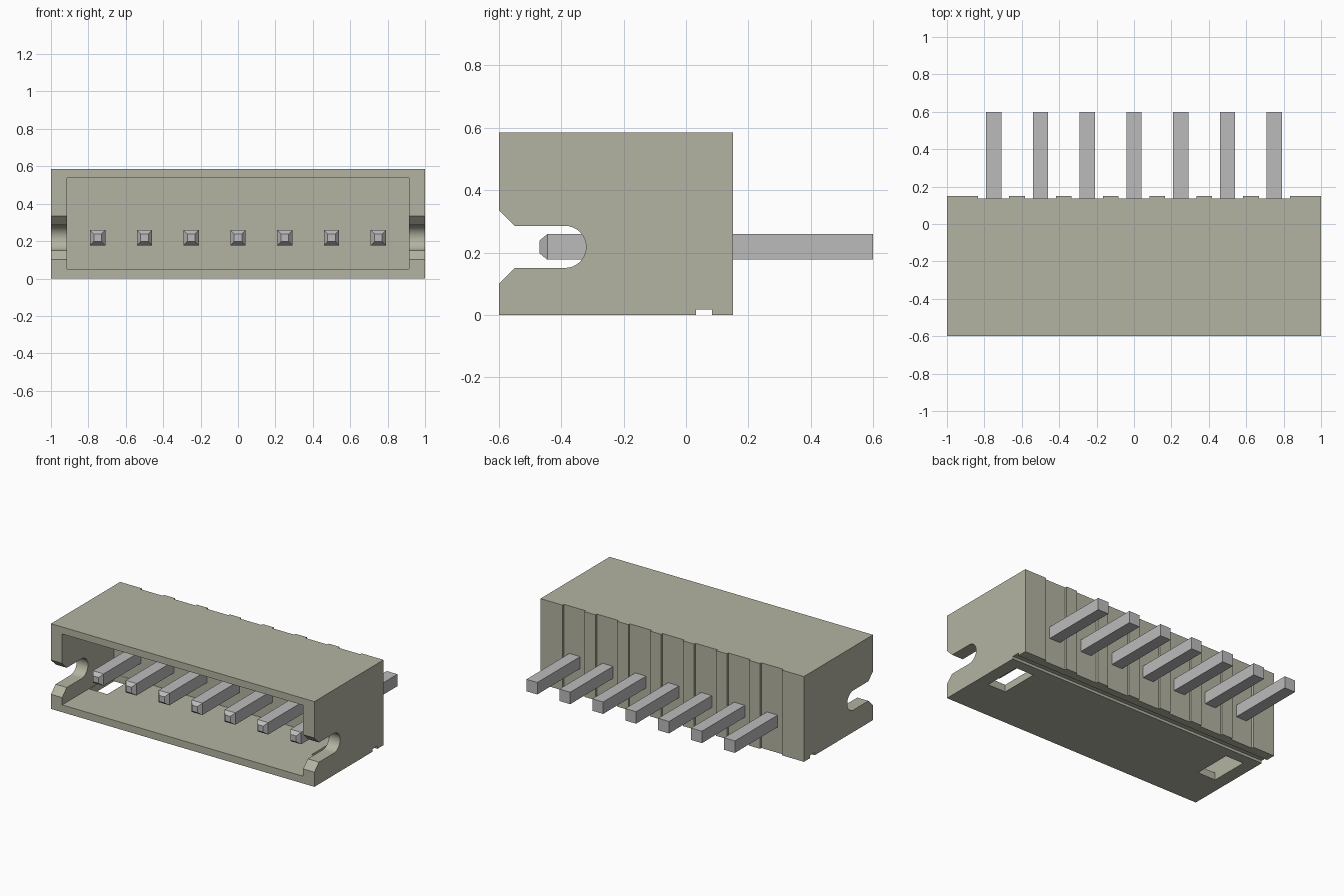
import bpy, bmesh, math
from mathutils import Matrix, Vector

if "Cube" in bpy.data.objects:
    bpy.data.objects.remove(bpy.data.objects["Cube"], do_unlink=True)


def material(name, rgb):
    m = bpy.data.materials.new(name)
    m.use_nodes = True
    m.diffuse_color = (*rgb, 1)
    bsdf = next(n for n in m.node_tree.nodes if n.type == 'BSDF_PRINCIPLED')
    bsdf.inputs["Base Color"].default_value = (*rgb, 1)
    return m


BEIGE = material("beige plastic", (0.456, 0.456, 0.362))
GREY = material("grey metal", (0.50, 0.50, 0.50))


def to_object(bm, name, mat):
    bmesh.ops.recalc_face_normals(bm, faces=bm.faces)
    me = bpy.data.meshes.new(name)
    bm.to_mesh(me)
    bm.free()
    me.materials.append(mat)
    ob = bpy.data.objects.new(name, me)
    bpy.context.collection.objects.link(ob)
    return ob


def box_bm(x0, x1, y0, y1, z0, z1):
    bm = bmesh.new()
    mid = Vector(((x0 + x1) / 2, (y0 + y1) / 2, (z0 + z1) / 2))
    size = Matrix.Diagonal((x1 - x0, y1 - y0, z1 - z0, 1))
    bmesh.ops.create_cube(bm, size=1, matrix=Matrix.Translation(mid) @ size)
    return bm


def box(name, *bounds):
    return to_object(box_bm(*bounds), name, BEIGE)


def cut(target, cutter):
    """Subtract the cutter from the target, then discard it."""
    cutter.hide_render = True
    mod = target.modifiers.new("cut", 'BOOLEAN')
    mod.operation, mod.solver, mod.object = 'DIFFERENCE', 'EXACT', cutter
    bpy.ops.object.select_all(action='DESELECT')
    bpy.context.view_layer.objects.active = target
    target.select_set(True)
    bpy.ops.object.modifier_apply(modifier=mod.name)
    bpy.data.objects.remove(cutter, do_unlink=True)


PIN_Z = 0.218
PIN_X = [0.25 * i for i in range(-3, 4)]

# Housing shell with an open front
housing = box("housing", -1, 1, -0.6, 0.15, 0, 0.585)
cut(housing, box("cavity_cutter", -0.915, 0.915, -0.7, -0.04, 0.05, 0.537))

# Rounded slots with flared mouths through both side walls
R = 0.0675
profile = [(-0.65, PIN_Z - R - 0.1), (-0.55, PIN_Z - R)]
for i in range(17):
    a = -math.pi / 2 + math.pi * i / 16
    profile.append((-0.388 + R * math.cos(a), PIN_Z + R * math.sin(a)))
profile += [(-0.55, PIN_Z + R), (-0.65, PIN_Z + R + 0.1)]
bm = bmesh.new()
face = bm.faces.new([bm.verts.new((-1.1, y, z)) for y, z in profile])
ext = bmesh.ops.extrude_face_region(bm, geom=[face])
bmesh.ops.translate(bm, vec=(2.2, 0, 0),
                    verts=[v for v in ext["geom"] if isinstance(v, bmesh.types.BMVert)])
cut(housing, to_object(bm, "slot_cutter", BEIGE))

# Windows in the floor at each end
for s in (-1, 1):
    x0, x1 = sorted((s * 0.775, s * 0.912))
    cut(housing, box("window_cutter", x0, x1, -0.31, -0.042, -0.1, 0.1))

# Groove along the underside
cut(housing, box("groove_cutter", -1.1, 1.1, 0.032, 0.083, -0.1, 0.018))

# Shallow recess behind every pin
for x in PIN_X:
    cut(housing, box("recess_cutter", x - 0.083, x + 0.083, 0.135, 0.3, -0.1, 0.7))

bpy.ops.object.select_all(action='DESELECT')
bpy.context.view_layer.objects.active = housing
housing.select_set(True)
bpy.ops.object.shade_smooth_by_angle(angle=math.radians(25))

# Square pins with tapered front tips
for i, x in enumerate(PIN_X):
    bm = box_bm(x - 0.041, x + 0.041, -0.445, 0.6, PIN_Z - 0.041, PIN_Z + 0.041)
    front = min(bm.faces, key=lambda f: f.calc_center_median().y)
    tip = bmesh.ops.extrude_discrete_faces(bm, faces=[front])["faces"][0]
    for v in tip.verts:
        v.co = (x + (v.co.x - x) * 0.5, -0.47, PIN_Z + (v.co.z - PIN_Z) * 0.5)
    to_object(bm, f"pin_{i + 1}", GREY)
